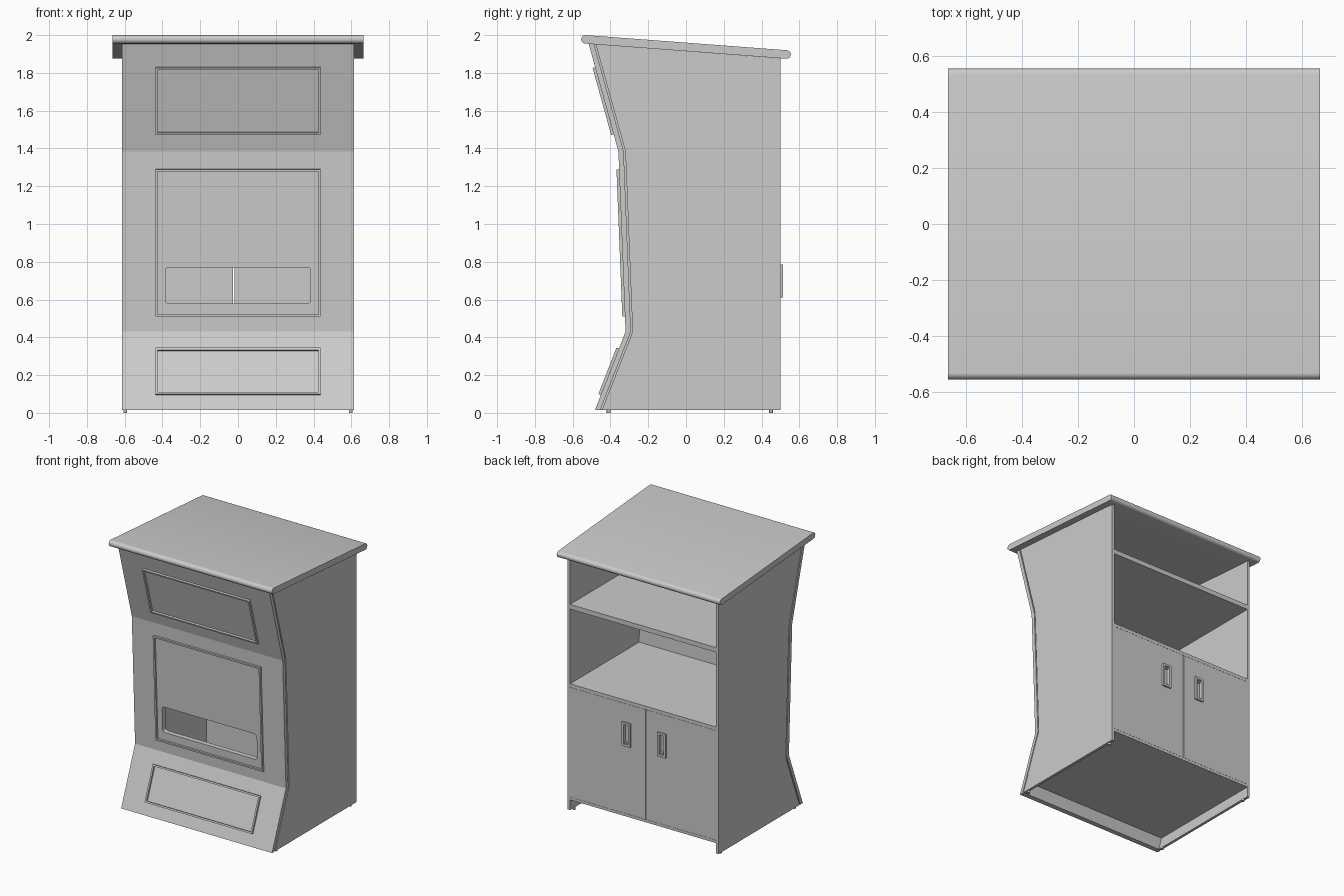
import bpy, bmesh, math
from mathutils import Matrix, Vector

if "Cube" in bpy.data.objects:
    bpy.data.objects.remove(bpy.data.objects["Cube"])

# Front face line of the cabinet as (y, z), bottom to top
FRONT = [(-0.482, 0.015), (-0.32, 0.43), (-0.358, 1.385), (-0.515, 1.953)]
BACK = 0.50


def front_y(z):
    for (y0, z0), (y1, z1) in zip(FRONT, FRONT[1:]):
        if z <= z1:
            break
    return y0 + (y1 - y0) * (z - z0) / (z1 - z0)


def add_mesh(name, bm):
    bmesh.ops.recalc_face_normals(bm, faces=bm.faces)
    me = bpy.data.meshes.new(name)
    bm.to_mesh(me)
    bm.free()
    ob = bpy.data.objects.new(name, me)
    bpy.context.collection.objects.link(ob)
    return ob


def prism(name, pts, x0, x1):
    """Extrude a (y, z) outline along x."""
    bm = bmesh.new()
    f = bm.faces.new([bm.verts.new((x0, y, z)) for y, z in pts])
    ext = bmesh.ops.extrude_face_region(bm, geom=[f])
    moved = [v for v in ext["geom"] if isinstance(v, bmesh.types.BMVert)]
    bmesh.ops.translate(bm, verts=moved, vec=(x1 - x0, 0, 0))
    return add_mesh(name, bm)


def box(name, x0, x1, y0, y1, z0, z1):
    return prism(name, [(y0, z0), (y1, z0), (y1, z1), (y0, z1)], x0, x1)


def ring(name, w, h, t, border, matrix):
    """Rectangular rim, thickness t along local z."""
    bm = bmesh.new()
    loops = []
    for b, z in ((0, 0), (0, t), (border, t), (border, 0)):
        a, c = w / 2 - b, h / 2 - b
        loops.append([bm.verts.new((x, y, z)) for x, y in ((-a, -c), (a, -c), (a, c), (-a, c))])
    for i in range(4):
        p, q = loops[i], loops[(i + 1) % 4]
        for k in range(4):
            n = (k + 1) % 4
            bm.faces.new((p[k], p[n], q[n], q[k]))
    bm.transform(matrix)
    return add_mesh(name, bm)


def cut(ob, cutter):
    mod = ob.modifiers.new("cut", 'BOOLEAN')
    mod.operation, mod.solver, mod.object = 'DIFFERENCE', 'EXACT', cutter
    dg = bpy.context.evaluated_depsgraph_get()
    me = bpy.data.meshes.new_from_object(ob.evaluated_get(dg))
    ob.modifiers.clear()
    ob.data = me
    bpy.data.objects.remove(cutter)


def strip(a, b):
    """Outline of a folded layer between two offsets behind the front face."""
    return [(y + a, z) for y, z in FRONT] + [(y + b, z) for y, z in reversed(FRONT)]


# Folded front board and the narrower layer behind it that leaves a shadow groove
front = prism("front_board", strip(0, 0.028), -0.615, 0.615)
backing = prism("front_backing", strip(0.028, 0.037), -0.605, 0.605)

# Rounded window through the front
for ob in (front, backing):
    cutter = box("window_cutter", -0.385, 0.385, -0.5, -0.2, 0.58, 0.77)
    bm = bmesh.new()
    bm.from_mesh(cutter.data)
    edges = [e for e in bm.edges if abs(e.verts[0].co.y - e.verts[1].co.y) > 0.1]
    bmesh.ops.bevel(bm, geom=edges, offset=0.018, segments=4, profile=0.5, affect='EDGES')
    bm.to_mesh(cutter.data)
    bm.free()
    cut(ob, cutter)

# Raised rims on the three front facets
for name, z0, z1 in (("lower_rim", 0.095, 0.34), ("middle_rim", 0.51, 1.29), ("upper_rim", 1.475, 1.83)):
    lo, hi = Vector((0, front_y(z0), z0)), Vector((0, front_y(z1), z1))
    up = (hi - lo).normalized()
    right = Vector((1, 0, 0))
    rot = Matrix((right, up, right.cross(up))).transposed().to_4x4()
    ring(name, 0.875, (hi - lo).length, 0.014, 0.012, Matrix.Translation((lo + hi) / 2) @ rot)

# Side walls
side = [(y + 0.037, z) for y, z in FRONT[:3]]
side += [(-0.478, 1.951), (BACK, 1.877), (BACK, 0.015)]
for s, label in ((-1, "left"), (1, "right")):
    prism(label + "_side", side, s * 0.615, s * 0.595)

# Sloping top with rounded front and back edges
ends = [(0.5325, 1.8975, -math.pi / 2), (-0.5325, 1.9775, math.pi / 2)]
outline = []
for cy, cz, start in ends:
    for i in range(13):
        a = start - 0.075 + math.pi * i / 12
        outline.append((cy + 0.0225 * math.cos(a), cz + 0.0225 * math.sin(a)))
top = prism("sloping_top", outline, -0.665, 0.665)
bpy.context.view_layer.objects.active = top
top.select_set(True)
bpy.ops.object.shade_smooth_by_angle(angle=math.radians(30))
top.select_set(False)

# Floor and shelves, following the front board
for name, z0, z1 in (("floor_board", 0.09, 0.11), ("middle_shelf", 0.92, 0.945), ("upper_shelf", 1.495, 1.53)):
    pts = [(front_y(z0) + 0.037, z0), (BACK, z0), (BACK, z1), (front_y(z1) + 0.037, z1)]
    prism(name, pts, -0.595, 0.595)

# Rear doors with recessed pulls
for label, x0, x1, hx in (("left", -0.594, -0.026, -0.157), ("right", -0.019, 0.594, 0.132)):
    door = box(label + "_door", x0, x1, BACK - 0.02, BACK, 0.111, 0.919)
    cut(door, box("pull_cutter", hx - 0.02, hx + 0.02, BACK - 0.015, BACK + 0.1, 0.635, 0.76))
    ring(label + "_pull", 0.07, 0.175, 0.013, 0.016,
         Matrix.Translation((hx, BACK, 0.6975)) @ Matrix.Rotation(-math.pi / 2, 4, 'X'))

# Small feet
for x in (-0.597, 0.597):
    for y in (-0.41, 0.45):
        bpy.ops.mesh.primitive_cylinder_add(vertices=16, radius=0.01, depth=0.016, location=(x, y, 0.008))
        bpy.context.object.name = "foot"
